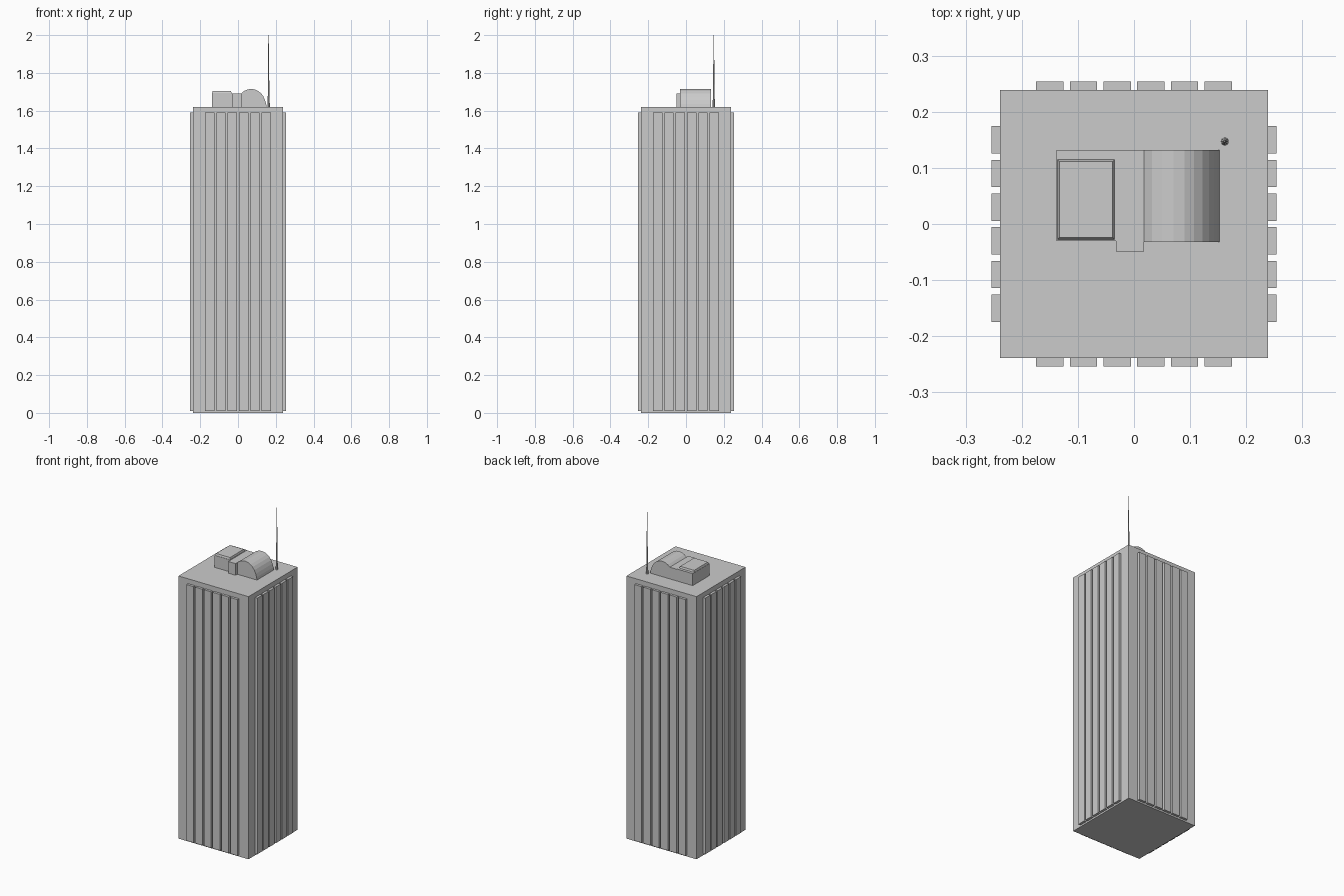
import bpy, bmesh, math
from mathutils import Vector

if "Cube" in bpy.data.objects:
    bpy.data.objects.remove(bpy.data.objects["Cube"])


def mesh_object(name, bm):
    bmesh.ops.recalc_face_normals(bm, faces=bm.faces)
    me = bpy.data.meshes.new(name)
    bm.to_mesh(me)
    bm.free()
    ob = bpy.data.objects.new(name, me)
    bpy.context.collection.objects.link(ob)
    return ob


def box(name, x0, x1, y0, y1, z0, z1, inset=0.0):
    """Box between two corners; inset narrows the top into a frustum."""
    bm = bmesh.new()
    bmesh.ops.create_cube(bm, size=1)
    for v in bm.verts:
        i = inset if v.co.z > 0 else 0
        v.co = Vector((x1 - i if v.co.x > 0 else x0 + i,
                       y1 - i if v.co.y > 0 else y0 + i,
                       z1 if v.co.z > 0 else z0))
    return mesh_object(name, bm)


def extrude_y(name, profile, y0, y1):
    bm = bmesh.new()
    face = bm.faces.new([bm.verts.new((x, y0, z)) for x, z in profile])
    ext = bmesh.ops.extrude_face_region(bm, geom=[face])["geom"]
    for v in ext:
        if isinstance(v, bmesh.types.BMVert):
            v.co.y = y1
    return mesh_object(name, bm)


def cone(name, x, y, z0, z1, r0, r1):
    bm = bmesh.new()
    bmesh.ops.create_cone(bm, cap_ends=True, segments=8, radius1=r0,
                          radius2=r1, depth=z1 - z0)
    bmesh.ops.translate(bm, verts=bm.verts, vec=(x, y, (z0 + z1) / 2))
    return mesh_object(name, bm)


# Tower shaft
ROOF = 1.62
box("tower_shaft", -0.239, 0.239, -0.239, 0.239, 0, ROOF)

# Six vertical facade ribs on each of the four sides
for side in range(4):
    for i in range(6):
        c = -0.15 + 0.06 * i
        rib = box(f"facade_rib_{side}_{i}", c - 0.0245, c + 0.0245,
                  -0.254, -0.235, 0.01, 1.59)
        rib.rotation_euler.z = side * math.pi / 2

# Rooftop plant room with a raised lid
box("plant_room", -0.138, -0.032, -0.03, 0.132, ROOF, 1.694)
box("plant_room_lid", -0.138, -0.033, -0.029, 0.116, 1.69, 1.705, 0.005)

# Link block between plant room and vault
box("link_block", -0.032, 0.018, -0.049, 0.132, ROOF, 1.692)

# Barrel vaulted roof house
vault = [(0.018, ROOF), (0.018, 1.692), (0.032, 1.704), (0.05, 1.712),
         (0.07, 1.715), (0.09, 1.712), (0.107, 1.704), (0.122, 1.692),
         (0.134, 1.676), (0.143, 1.656), (0.149, 1.636), (0.152, ROOF)]
extrude_y("vaulted_house", vault, -0.032, 0.132)

# Antenna: tapered foot and thin mast
cone("antenna_foot", 0.162, 0.147, ROOF, 1.69, 0.007, 0.004)
cone("antenna_mast", 0.162, 0.147, 1.69, 2.0, 0.004, 0.0015)
